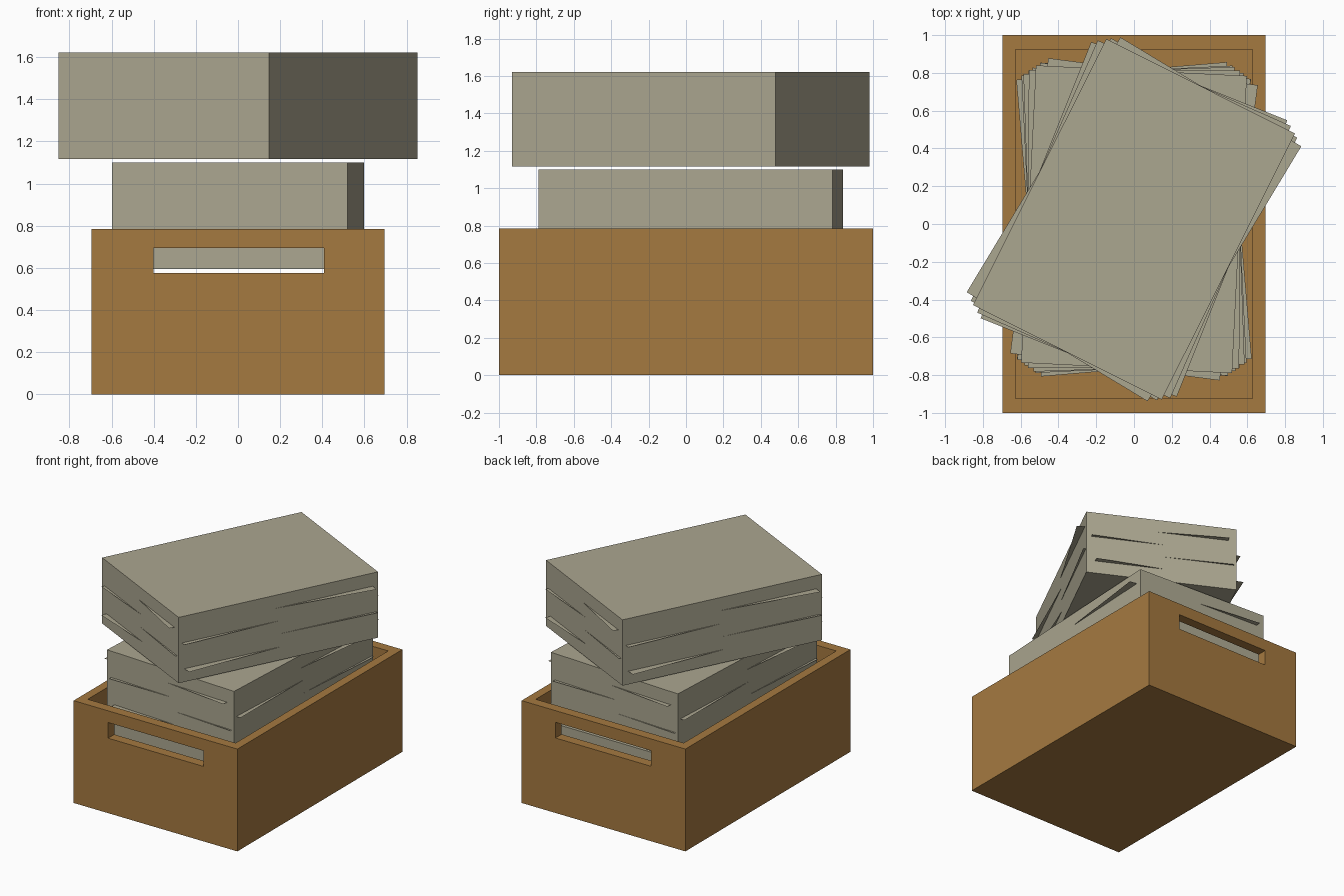
import bpy, bmesh
from math import radians

if "Cube" in bpy.data.objects:
    bpy.data.objects.remove(bpy.data.objects["Cube"])


def material(name, rgb):
    m = bpy.data.materials.new(name)
    m.diffuse_color = (*rgb, 1)
    m.use_nodes = True
    m.node_tree.nodes["Principled BSDF"].inputs["Base Color"].default_value = m.diffuse_color
    return m


WOOD = material("brown wood", (0.375, 0.192, 0.051))
PAPER = material("grey cream paper", (0.41, 0.385, 0.28))


def add_object(name, bm, mat):
    me = bpy.data.meshes.new(name)
    bm.to_mesh(me)
    bm.free()
    me.materials.append(mat)
    ob = bpy.data.objects.new(name, me)
    bpy.context.collection.objects.link(ob)
    return ob


def box(name, size, centre, mat):
    bm = bmesh.new()
    bmesh.ops.create_cube(bm, size=1)
    bmesh.ops.scale(bm, vec=size, verts=bm.verts)
    bmesh.ops.translate(bm, vec=centre, verts=bm.verts)
    return add_object(name, bm, mat)


def cut(target, cutter):
    mod = target.modifiers.new("cut", 'BOOLEAN')
    mod.operation = 'DIFFERENCE'
    mod.solver = 'EXACT'
    mod.object = cutter
    bpy.context.view_layer.update()
    deps = bpy.context.evaluated_depsgraph_get()
    me = bpy.data.meshes.new_from_object(target.evaluated_get(deps))
    target.modifiers.clear()
    target.data = me
    bpy.data.objects.remove(cutter)


# Open crate with a handle slot through the front and back walls
H = 0.785
FLOOR = 0.07
crate = box("crate", (1.39, 2.0, H), (0, 0, H / 2), WOOD)
cut(crate, box("cavity", (1.255, 1.85, H), (0, 0, FLOOR + H / 2), WOOD))
cut(crate, box("handle_slot", (0.81, 2.4, 0.12), (0.003, 0, 0.635), WOOD))

# Paper stacks: a solid block with loose sheets poking out of the sides
W, L, T = 1.118, 1.576, 0.505
SHEETS = [(0.8, -4.5), (0.6, 2.7), (0.4, -1.5), (0.2, 4.8)]


def paper_stack(name, z, turn):
    block = box(name, (W, L, T), (0, 0, T / 2), PAPER)
    block.location = (0, 0.025, z)
    block.rotation_euler.z = radians(turn)
    for i, (height, twist) in enumerate(SHEETS):
        bm = bmesh.new()
        bmesh.ops.create_grid(bm, x_segments=1, y_segments=1, size=0.5)
        bmesh.ops.scale(bm, vec=(W, L, 1), verts=bm.verts)
        sheet = add_object(f"{name}_loose_sheet_{i + 1}", bm, PAPER)
        sheet.location = (0, 0.025, z + T * height)
        sheet.rotation_euler.z = radians(turn + twist)


paper_stack("bottom_paper_stack", 0.072, 0)
paper_stack("middle_paper_stack", 0.595, -2.85)
paper_stack("top_paper_stack", 1.117, -26.6)
